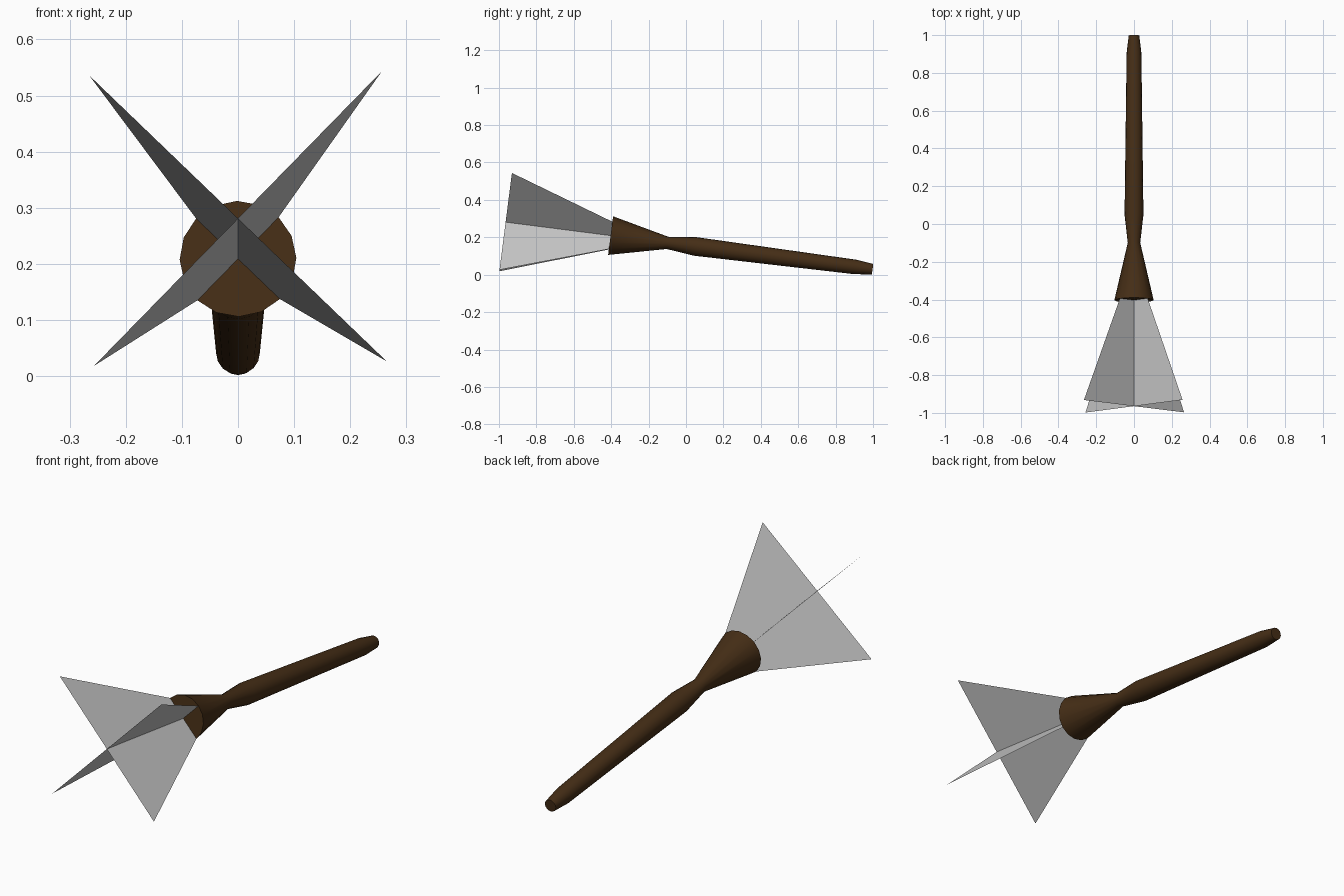
import bpy, bmesh, math
from mathutils import Matrix

if "Cube" in bpy.data.objects:
    bpy.data.objects.remove(bpy.data.objects["Cube"])

SIDES = 16
# The parts are built along +y from the rim of the flared cup, then tilted
TILT = (Matrix.Translation((0, -0.403, 0.209))
        @ Matrix.Rotation(math.radians(-7.3), 4, 'X')
        @ Matrix.Rotation(math.radians(-0.9), 4, 'Y'))


def material(name, rgb):
    m = bpy.data.materials.new(name)
    m.diffuse_color = (*rgb, 1)
    m.use_nodes = True
    m.node_tree.nodes["Principled BSDF"].inputs["Base Color"].default_value = m.diffuse_color
    return m


def make_object(name, bm, mat):
    bm.transform(TILT)
    me = bpy.data.meshes.new(name)
    bm.to_mesh(me)
    bm.free()
    me.materials.append(mat)
    ob = bpy.data.objects.new(name, me)
    bpy.context.collection.objects.link(ob)
    return ob


brown = material("dark brown wood", (0.06, 0.027, 0.008))
grey = material("light grey", (0.6, 0.6, 0.6))

# Handle with flared cup: (distance along axis, radius)
profile = [(0, 0.104), (0.306, 0.033), (0.456, 0.050),
           (1.32, 0.039), (1.412, 0.028)]
bm = bmesh.new()
rings = []
for t, r in profile:
    rings.append([bm.verts.new((r * math.cos(a), t, r * math.sin(a)))
                  for a in (2 * math.pi * i / SIDES for i in range(SIDES))])
for a, b in zip(rings, rings[1:]):
    for i in range(SIDES):
        j = (i + 1) % SIDES
        bm.faces.new((a[i], a[j], b[j], b[i]))
bm.faces.new(rings[0])
bm.faces.new(rings[-1])
bmesh.ops.recalc_face_normals(bm, faces=bm.faces)
handle = make_object("handle", bm, brown)
bpy.context.view_layer.objects.active = handle
handle.select_set(True)
bpy.ops.object.shade_smooth_by_angle(angle=math.radians(40))

# Two crossed flat fins, widening away from the cup
for name, s in (("fin_rising", 1), ("fin_falling", -1)):
    bm = bmesh.new()
    near, far, length = 0.0735, 0.261, -0.566
    bm.faces.new([bm.verts.new(p) for p in (
        (-near, 0, -near * s), (near, 0, near * s),
        (far, length, far * s), (-far, length, -far * s))])
    make_object(name, bm, grey)
